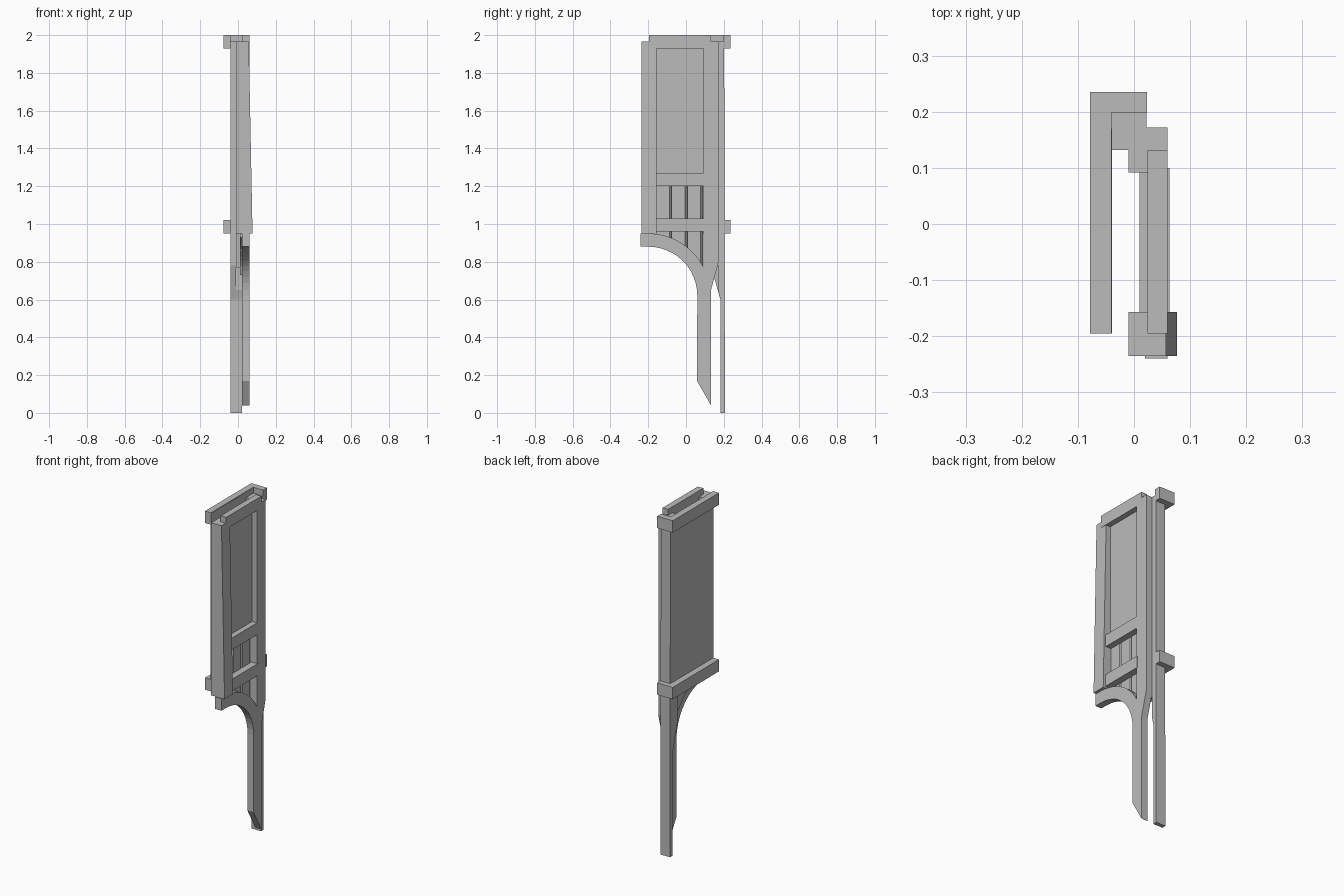
import bpy, bmesh, math

if "Cube" in bpy.data.objects:
    bpy.data.objects.remove(bpy.data.objects["Cube"], do_unlink=True)

grey = bpy.data.materials.new("plain_grey")
grey.use_nodes = True
colour = (0.5, 0.5, 0.5, 1)
grey.diffuse_color = colour
grey.node_tree.nodes["Principled BSDF"].inputs["Base Color"].default_value = colour


def prism(name, outline, x0, x1, shape=None):
    """Extrude a (y, z) outline from x0 to x1; shape may adjust each vertex."""
    bm = bmesh.new()
    face = bm.faces.new([bm.verts.new((x0, y, z)) for y, z in outline])
    moved = bmesh.ops.extrude_face_region(bm, geom=[face])["geom"]
    for v in moved:
        if isinstance(v, bmesh.types.BMVert):
            v.co.x = x1
            if shape:
                shape(v.co)
    bmesh.ops.recalc_face_normals(bm, faces=bm.faces)
    mesh = bpy.data.meshes.new(name)
    bm.to_mesh(mesh)
    bm.free()
    mesh.materials.append(grey)
    obj = bpy.data.objects.new(name, mesh)
    bpy.context.collection.objects.link(obj)
    return obj


def box(name, x0, x1, y0, y1, z0, z1, shape=None):
    return prism(name, [(y0, z0), (y1, z0), (y1, z1), (y0, z1)], x0, x1, shape)


ARC_Y, ARC_Z = -0.2, 0.62


def arc_z(y, radius):
    return ARC_Z + math.sqrt(max(radius ** 2 - (y - ARC_Y) ** 2, 0))


# Front column, its face leaning outward toward the bottom
def lean(co):
    if co.z < 1.5:
        co.x += 0.02

box("front_column", -0.01, 0.057, -0.235, -0.157, 0.95, 1.965, lean)

# Rear column with a tapered foot
prism("rear_column", [(0.092, 0.77), (0.165, 0.77), (0.172, 0.8),
                      (0.172, 1.965), (0.092, 1.965)], -0.01, 0.06)

# Rails
box("top_rail", 0.024, 0.06, -0.195, 0.132, 1.93, 2.0)
for name, z, x in (("middle_rail", 1.2, 0.06), ("bottom_rail", 0.96, 0.063)):
    box(name, 0.02, x, -0.17, 0.1, z, z + 0.07)

# Recessed upper panel
box("upper_panel", 0.01, 0.028, -0.16, 0.095, 1.25, 1.94)

# Planks with one chamfered edge, cut to follow the arch
PLANK = 0.25 / 3
for i in range(3):
    start = -0.16 + i * PLANK
    end = start + PLANK
    low = [(start + PLANK * k / 4, arc_z(start + PLANK * k / 4, 0.31)) for k in range(5)]

    def chamfer(co, end=end):
        if co.y > end - 0.001:
            co.y -= 0.012

    prism(f"plank_{i + 1}", low + [(end, 1.26), (start, 1.26)], 0.01, 0.024, chamfer)

# Arched brace running down into the slanted leg
STEPS = 12
inner, outer = [], []
for k in range(STEPS + 1):
    a = math.pi / 2 * k / STEPS
    inner.append((ARC_Y + 0.26 * math.sin(a), ARC_Z + 0.26 * math.cos(a)))
    y = -0.2 + 0.292 * k / STEPS
    outer.append((y, arc_z(y, 0.33)))
leg = [(0.058, 0.17), (0.132, 0.04), (0.132, 0.65), (0.165, 0.77), (0.165, 0.8), (0.1, 0.8)]
prism("arched_leg", [(-0.24, 0.88)] + inner + leg + outer[::-1] + [(-0.24, 0.95)], 0.02, 0.06)

# Corner post, wide above and narrow below
prism("corner_post", [(0.182, 0), (0.206, 0), (0.202, 1.965), (0.132, 1.965),
                      (0.132, 0.78), (0.182, 0.6)], -0.04, -0.01)
prism("corner_post_return", [(0.182, 0), (0.206, 0), (0.202, 1.965), (0.17, 1.965),
                             (0.17, 0.65), (0.182, 0.6)], -0.01, 0.022)

# Outer wall sheet and the two bands wrapping its corner
box("wall_sheet", -0.041, -0.039, -0.195, 0.17, 0.95, 1.995)
for name, z in (("lower_band", 0.95), ("upper_band", 1.93)):
    box(name + "_side", -0.078, -0.04, -0.195, 0.235, z, z + 0.07)
    box(name + "_back", -0.04, 0.023, 0.199, 0.235, z, z + 0.07)
